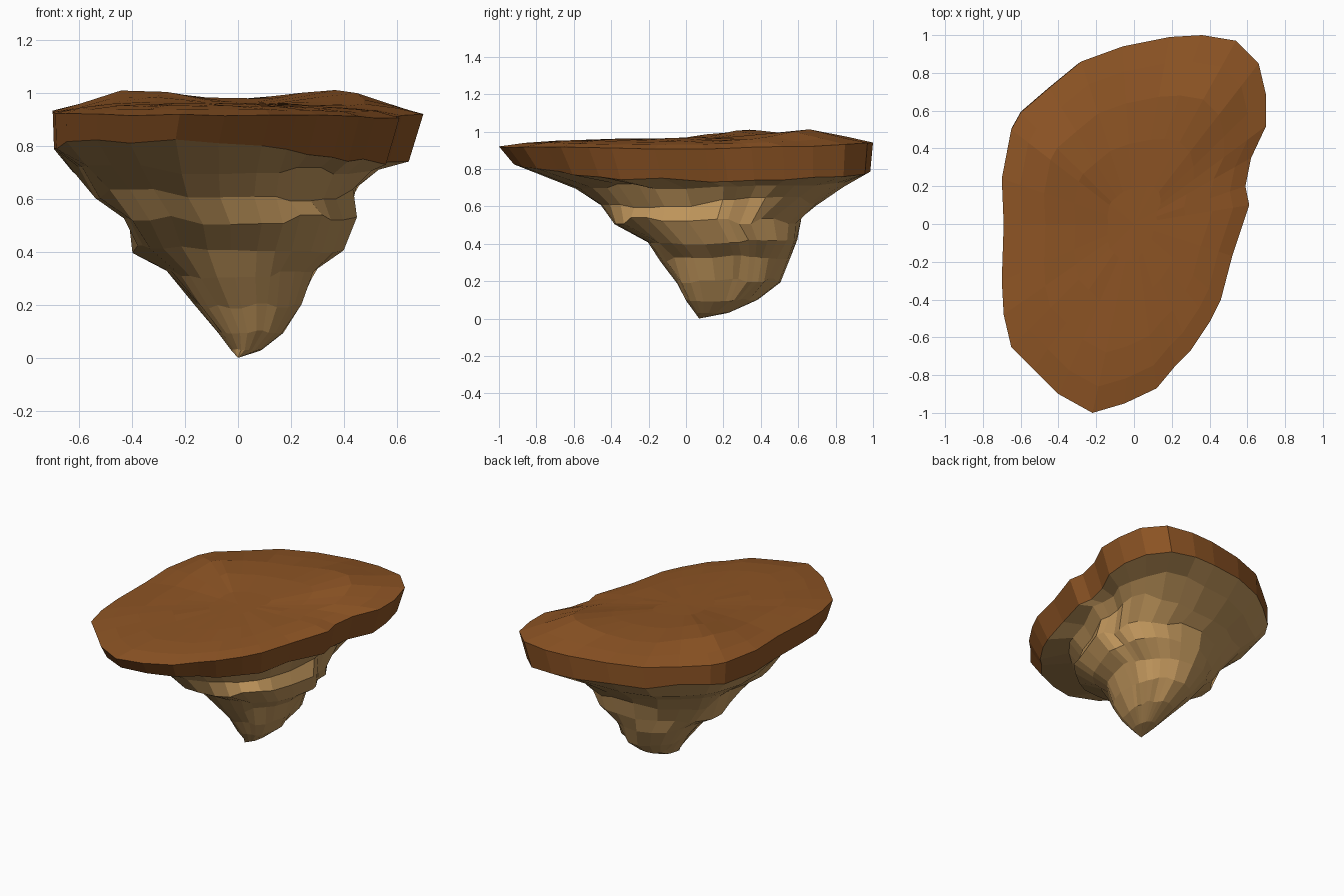
import bpy, bmesh, math, random

if "Cube" in bpy.data.objects:
    bpy.data.objects.remove(bpy.data.objects["Cube"])

random.seed(7)

# Island outline seen from above
OUTLINE = [(-.22, -1), (-.05, -.95), (.12, -.87), (.22, -.75), (.30, -.67), (.40, -.52),
           (.46, -.40), (.52, -.17), (.61, .10), (.59, .20), (.62, .35), (.70, .52),
           (.70, .68), (.66, .85), (.54, .97), (.36, 1), (.19, .99), (-.06, .94),
           (-.28, .86), (-.45, .72), (-.60, .59), (-.65, .50), (-.70, .24), (-.69, 0),
           (-.70, -.30), (-.69, -.48), (-.65, -.65), (-.53, -.77), (-.40, -.90)]
N = len(OUTLINE)


def material(name, colour):
    m = bpy.data.materials.new(name)
    m.diffuse_color = (*colour, 1)
    m.use_nodes = True
    m.node_tree.nodes["Principled BSDF"].inputs["Base Color"].default_value = m.diffuse_color
    return m


def ring(xmin, xmax, ymin, ymax, round_off=0.0):
    """Outline fitted into a box, blended towards an ellipse."""
    pts = []
    for x, y in OUTLINE:
        u, v = x / .7, y
        r = math.hypot(u, v)
        u += (u / r - u) * round_off
        v += (v / r - v) * round_off
        pts.append(((xmin + xmax) / 2 + u * (xmax - xmin) / 2,
                    (ymin + ymax) / 2 + v * (ymax - ymin) / 2))
    return pts


def loft(name, rings, first, last, mat):
    """Skin a stack of rings; first/last are optional centre points."""
    bm = bmesh.new()
    loops = [[bm.verts.new(p) for p in r] for r in rings]
    for a, b in zip(loops, loops[1:]):
        for i in range(N):
            j = (i + 1) % N
            bm.faces.new((a[i], a[j], b[j], b[i]))
    for loop, centre in ((loops[0], first), (loops[-1], last)):
        if centre:
            c = bm.verts.new(centre)
            for i in range(N):
                bm.faces.new((loop[i], loop[(i + 1) % N], c))
    bmesh.ops.recalc_face_normals(bm, faces=bm.faces)
    mesh = bpy.data.meshes.new(name)
    bm.to_mesh(mesh)
    bm.free()
    mesh.materials.append(mat)
    ob = bpy.data.objects.new(name, mesh)
    bpy.context.collection.objects.link(ob)
    return ob


def top_z(x, y, f):
    def hump(cx, cy):
        return math.exp(-((x - cx) ** 2 + (y - cy) ** 2) / .06)
    rise = .035 + .05 * hump(-.4, .35) + .06 * hump(.35, .62)
    rim_z = .93 + .013 * y - .04 * max(0, x) * (1 - y * y)
    return rim_z + rise * (1 - f ** 5)


def under_z(x, y):
    return .765 + .045 * y * y - .04 * x


# Soil slab: gently humped top, rim leaning inwards below
top_rings = []
for f in (.2, .45, .68, .86, 1):
    top_rings.append([(x * f, y * f, top_z(x * f, y * f, f)
                       + (random.uniform(-.004, .004) if f > .3 else 0))
                      for x, y in OUTLINE])
rim = [(x, y, under_z(x, y) + random.uniform(-.015, .015))
       for x, y in ring(-.695, .645, -.92, .985)]
loft("soil_slab", top_rings + [rim], (0, 0, top_z(0, 0, 0)), None,
     material("soil", (.27, .09, .018)))

# Rock underside: (z, xmin, xmax, ymin, ymax, rounding, roughness)
LAYERS = [(.71, -.62, .56, -.60, .85, .2, .02),
          (.62, -.54, .48, -.46, .73, .4, .025),
          (.52, -.45, .46, -.40, .62, .6, .025),
          (.42, -.40, .40, -.23, .60, .8, .025),
          (.32, -.28, .30, -.13, .56, 1, .02),
          (.20, -.18, .24, -.06, .50, 1, .015),
          (.10, -.08, .17, .00, .38, 1, .008),
          (.03, -.03, .09, .05, .23, 1, .003)]
rock_rings = [rim]
for z, x0, x1, y0, y1, rnd, rough in LAYERS:
    r = []
    cx, cy = (x0 + x1) / 2, (y0 + y1) / 2
    push = lift = 0
    for i, (x, y) in enumerate(ring(x0, x1, y0, y1, rnd)):
        # neighbouring points follow each other so facets read as chunky blocks
        if i % 2 == 0:
            push = .3 * push + random.uniform(-1.3, .8) * rough
            lift = .3 * lift + random.uniform(-1, 1) * rough
        d = math.hypot(x - cx, y - cy)
        r.append((x + (x - cx) / d * push, y + (y - cy) / d * push, z + lift))
    rock_rings.append(r)
loft("rock_underside", rock_rings, None, (0, .07, 0), material("rock", (.52, .30, .105)))
